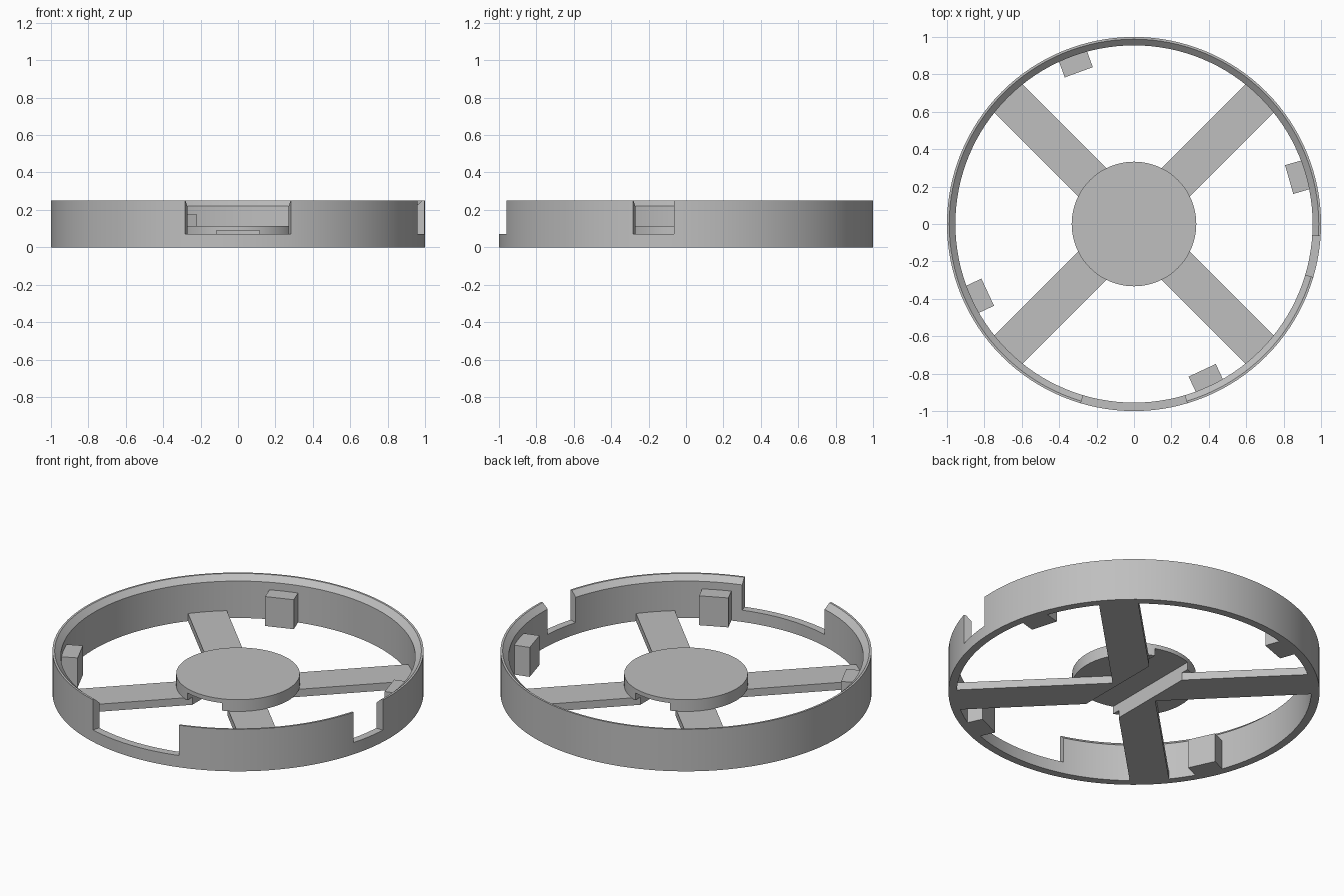
import bpy, bmesh, math
from mathutils import Matrix, Vector

cube = bpy.data.objects.get("Cube")
if cube:
    bpy.data.objects.remove(cube)

grey = bpy.data.materials.new("plain_grey")
grey.use_nodes = True
colour = (0.52, 0.52, 0.52, 1)
grey.diffuse_color = colour
grey.node_tree.nodes["Principled BSDF"].inputs["Base Color"].default_value = colour


def finish(name, bm):
    bmesh.ops.recalc_face_normals(bm, faces=bm.faces)
    mesh = bpy.data.meshes.new(name)
    bm.to_mesh(mesh)
    bm.free()
    mesh.materials.append(grey)
    obj = bpy.data.objects.new(name, mesh)
    bpy.context.collection.objects.link(obj)
    return obj


def box(name, low, high, angle=0):
    """Box between two corners, turned about the z axis."""
    low, high = Vector(low), Vector(high)
    bm = bmesh.new()
    bmesh.ops.create_cube(bm, size=1)
    size = Matrix.Diagonal((*(high - low), 1))
    bm.transform(Matrix.Rotation(math.radians(angle), 4, "Z")
                 @ Matrix.Translation((low + high) / 2) @ size)
    return finish(name, bm)


def lathe(name, profile, steps):
    """Closed profile of (radius, z) turned about the z axis."""
    bm = bmesh.new()
    verts = [bm.verts.new((r, 0, z)) for r, z in profile]
    edges = [bm.edges.new((verts[i - 1], verts[i])) for i in range(len(verts))]
    bmesh.ops.spin(bm, geom=verts + edges, cent=(0, 0, 0), axis=(0, 0, 1),
                   angle=math.tau, steps=steps, use_duplicate=False)
    bmesh.ops.remove_doubles(bm, verts=bm.verts, dist=1e-5)
    return finish(name, bm)


def wedge(name, start, end, z0, z1):
    """Pie slice used to cut the rim along radial lines."""
    bm = bmesh.new()
    corners = [(0, 0, z0)]
    for a in (start, end):
        a = math.radians(a)
        corners.append((1.5 * math.cos(a), 1.5 * math.sin(a), z0))
    face = bm.faces.new([bm.verts.new(c) for c in corners])
    top = bmesh.ops.extrude_face_region(bm, geom=[face])["geom"]
    bmesh.ops.translate(bm, vec=(0, 0, z1 - z0),
                        verts=[v for v in top if isinstance(v, bmesh.types.BMVert)])
    return finish(name, bm)


def combine(target, other, operation, keep=False):
    mod = target.modifiers.new(operation, "BOOLEAN")
    mod.operation, mod.object, mod.solver = operation, other, "EXACT"
    bpy.context.view_layer.objects.active = target
    bpy.ops.object.modifier_apply(modifier=mod.name)
    if not keep:
        bpy.data.objects.remove(other)


def smooth(obj):
    bpy.ops.object.select_all(action="DESELECT")
    obj.select_set(True)
    bpy.context.view_layer.objects.active = obj
    bpy.ops.object.shade_smooth_by_angle(angle=math.radians(30))


# Rim with an inner bevel and two openings
rim = lathe("rim", [(0.955, 0), (1, 0), (1, 0.25), (0.988, 0.25), (0.955, 0.22)], 128)
for start, end in ((-106.5, -73.5), (-16.5, -3.7)):
    combine(rim, wedge("opening_cutter", start, end, 0.07, 0.4), "DIFFERENCE")

# Crossed spokes below a round hub, with one slot cut through both
spokes = box("spokes", (-0.965, -0.106, 0), (0.965, 0.106, 0.045), 45)
combine(spokes, box("second_bar", (-0.965, -0.106, 0), (0.965, 0.106, 0.045), 135), "UNION")

bm = bmesh.new()
bmesh.ops.create_cone(bm, cap_ends=True, segments=80, radius1=0.333, radius2=0.333,
                      depth=0.07, matrix=Matrix.Translation((0, 0, 0.08)))
hub = finish("hub", bm)

slot = box("slot_cutter", (-0.115, -0.5, -0.1), (0.115, 0.5, 0.09))
combine(spokes, slot, "DIFFERENCE", keep=True)
combine(hub, slot, "DIFFERENCE")

# Blocks standing against the inside of the rim
for number, angle in enumerate((16, 110, 205, 295), 1):
    box(f"rim_block_{number}", (0.863, -0.08, 0), (0.957, 0.08, 0.175), angle)

for part in (rim, hub):
    smooth(part)
